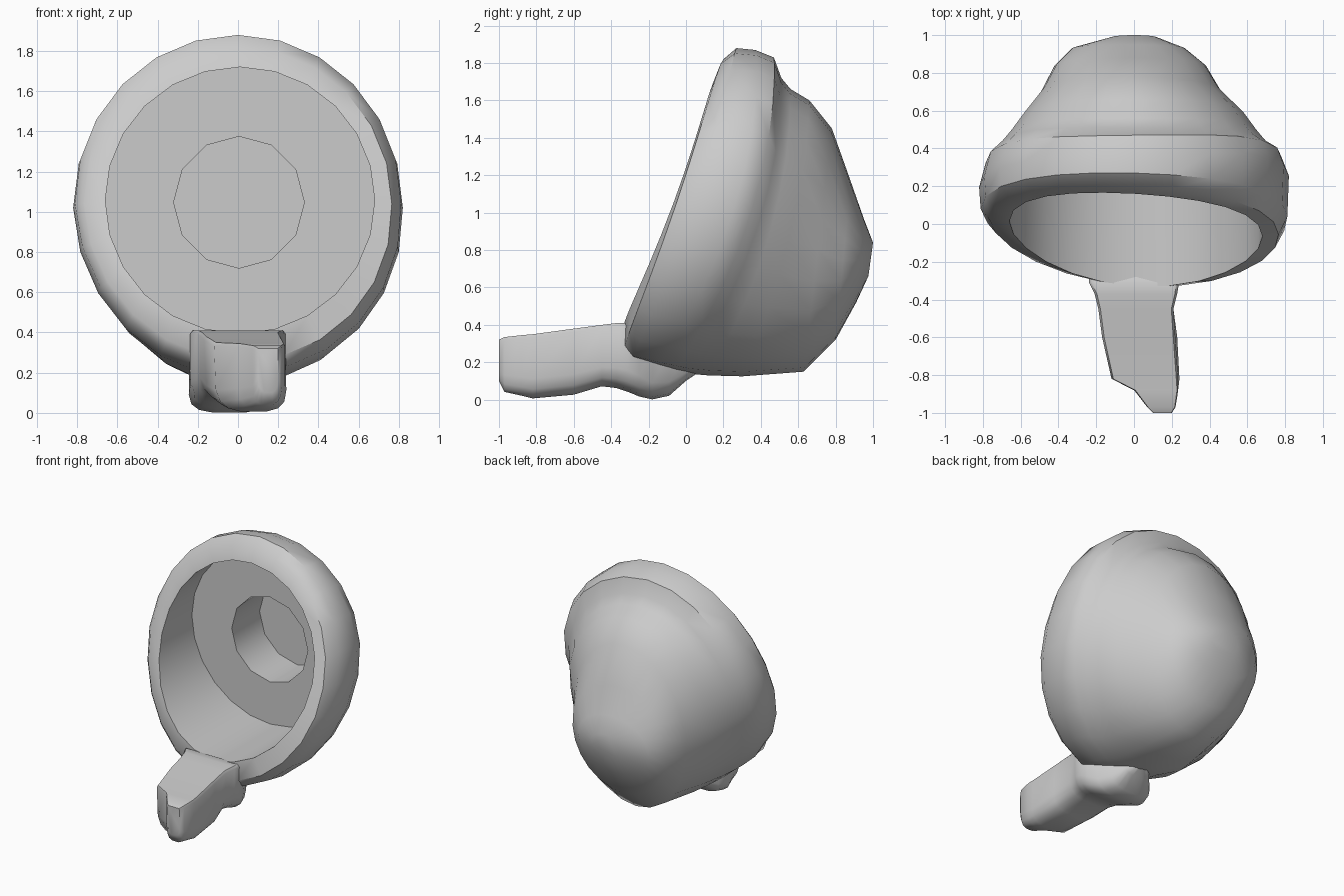
import bpy, bmesh
from math import sin, cos, pi, copysign

cube = bpy.data.objects.get("Cube")
if cube:
    bpy.data.objects.remove(cube)

grey = bpy.data.materials.new("plain grey")
grey.use_nodes = True
grey.diffuse_color = (0.6, 0.6, 0.6, 1)
grey.node_tree.nodes["Principled BSDF"].inputs["Base Color"].default_value = (0.6, 0.6, 0.6, 1)

SEG = 24


def loft(name, rings, angle):
    """Skin a list of closed point rings and cap both ends."""
    bm = bmesh.new()
    loops = [[bm.verts.new(p) for p in ring] for ring in rings]
    for a, b in zip(loops, loops[1:]):
        n = len(a)
        for i in range(n):
            j = (i + 1) % n
            bm.faces.new((a[i], a[j], b[j], b[i]))
    bm.faces.new(loops[0])
    bm.faces.new(loops[-1])
    bmesh.ops.recalc_face_normals(bm, faces=bm.faces[:])
    mesh = bpy.data.meshes.new(name)
    bm.to_mesh(mesh)
    bm.free()
    mesh.materials.append(grey)
    obj = bpy.data.objects.new(name, mesh)
    bpy.context.collection.objects.link(obj)
    bpy.ops.object.select_all(action='DESELECT')
    bpy.context.view_layer.objects.active = obj
    obj.select_set(True)
    bpy.ops.object.shade_smooth_by_angle(angle=angle)
    return obj


def tilted_ring(ty, tz, by, bz, half, bow=0.0, yaw=0.0, lean=0.0, x=0.0, facet=1.0):
    """Oval through a top and a bottom point; bow pushes both sides back,
    yaw turns one side back, lean shifts the lower half sideways."""
    pts = []
    for i in range(SEG):
        t = 2 * pi * i / SEG
        k = facet if i % 2 else 1
        c, s = cos(t) * k, sin(t) * k
        pts.append((x + half * s + lean * max(0, -c),
                    (ty + by) / 2 + (ty - by) / 2 * c + bow * s * s - yaw * s,
                    (tz + bz) / 2 + (tz - bz) / 2 * c))
    return pts


# Bowl: round socket, stepped recess, rolled rim, then the rounded back
bowl = [
    tilted_ring(.72, 1.375, .72, .72, .325, x=.005, facet=cos(pi / 12)),
    tilted_ring(.38, 1.375, .38, .72, .325, x=.005, facet=cos(pi / 12)),
    tilted_ring(.38, 1.72, .38, .395, .67, x=.01),
    tilted_ring(.16, 1.72, -.33, .395, .67, .06, .04, x=.01),
    tilted_ring(.20, 1.82, -.33, .26, .765, .05, .04, .03),
    tilted_ring(.27, 1.88, -.29, .205, .812, .07, .02, .04),
    tilted_ring(.37, 1.87, -.16, .17, .82, .12, -.03, .03),
    tilted_ring(.47, 1.83, -.06, .15, .785, .13, -.01, .02),
    tilted_ring(.51, 1.72, 0, .14, .72, .13),
    tilted_ring(.56, 1.66, .12, .13, .67, .11),
    tilted_ring(.66, 1.60, .30, .125, .60, .07),
    tilted_ring(.78, 1.45, .63, .15, .475, x=-.015),
    tilted_ring(.88, 1.17, .80, .32, .40, x=-.02),
    tilted_ring(.95, .97, .91, .52, .30, x=-.03),
    tilted_ring(1.0, .84, .975, .66, .12),
]
loft("bowl", bowl, 0.7)


def spout_ring(y, left, right, top, bottom, keel=0.0):
    """Flat-topped section with a rounded underside pushed sideways by keel."""
    pts = []
    for i in range(16):
        t = 2 * pi * (i + .5) / 16
        c, s = cos(t), sin(t)
        x = copysign(abs(c) ** (.35 if s > 0 else .6), c)
        if s < 0:
            z = -abs(s) ** .6
        else:
            z = 1 if s > .3 else .9
        pts.append(((left + right) / 2 + (right - left) / 2 * x + keel * max(0, -z), y,
                    (top + bottom) / 2 + (top - bottom) / 2 * z))
    return pts


# Spout: lopsided pouring lip running under the front of the bowl
spout = [
    (-1, .10, .20, .32, .10),
    (-.97, .07, .22, .335, .04),
    (-.88, .0, .235, .345, .02),
    (-.82, -.12, .235, .35, .005, .02),
    (-.6, -.17, .22, .38, .025, .03),
    (-.45, -.19, .21, .40, .07),
    (-.37, -.21, .23, .41, .06),
    (-.31, -.24, .24, .41, .04),
    (-.25, -.24, .22, .38, .015),
    (-.18, -.24, .19, .29, .0, -.02),
    (-.09, -.21, .14, .26, .02, -.02),
    (0, -.14, .08, .25, .10),
    (.06, -.08, .03, .24, .14),
]
loft("spout", [spout_ring(*s) for s in spout], 0.9)
